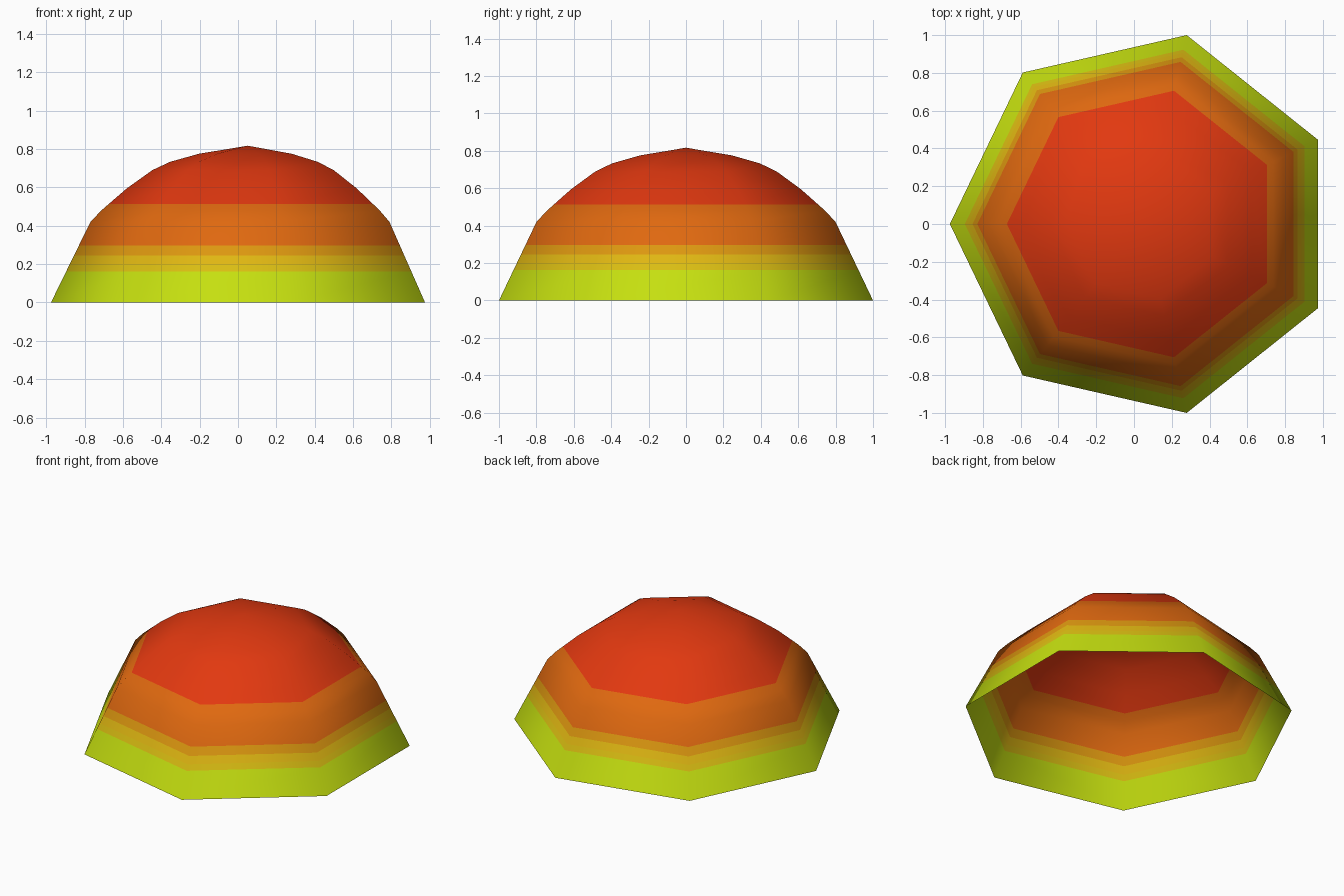
import bpy, bmesh, math

if "Cube" in bpy.data.objects:
    bpy.data.objects.remove(bpy.data.objects["Cube"])

SIDES = 7
CENTRE_X = 0.0508  # centres the heptagon's bounding box on x = 0

# Dome outline: (corner radius, height); shell is open at the bottom
PROFILE = [(1.0257, 0.0), (0.82, 0.42), (0.763, 0.48), (0.63, 0.595),
           (0.497, 0.69), (0.405, 0.733), (0.255, 0.775)]
APEX = 0.817

# Colour bands: name, top height, linear colour
BANDS = [("lime", 0.162, (0.56, 0.74, 0.005)),
         ("gold", 0.198, (0.70, 0.51, 0.006)),
         ("yellow", 0.245, (0.74, 0.47, 0.006)),
         ("amber", 0.297, (0.72, 0.31, 0.005)),
         ("orange", 0.514, (0.74, 0.14, 0.005)),
         ("red", 9.0, (0.76, 0.04, 0.005))]

bm = bmesh.new()

# Heptagonal rings joined by quads, closed by a fan at the apex
rings = []
for r, z in PROFILE:
    ring = []
    for i in range(SIDES):
        a = math.pi + i * math.tau / SIDES
        ring.append(bm.verts.new((CENTRE_X + r * math.cos(a), r * math.sin(a), z)))
    rings.append(ring)
for low, high in zip(rings, rings[1:]):
    for i in range(SIDES):
        j = (i + 1) % SIDES
        bm.faces.new((low[i], low[j], high[j], high[i]))
top = bm.verts.new((CENTRE_X, 0, APEX))
for i in range(SIDES):
    bm.faces.new((rings[-1][i], rings[-1][(i + 1) % SIDES], top))

# Cut the shell level at each colour change
for _, z, _ in BANDS[:-1]:
    bmesh.ops.bisect_plane(bm, geom=bm.verts[:] + bm.edges[:] + bm.faces[:],
                           plane_co=(0, 0, z), plane_no=(0, 0, 1))

# Colour faces by height
for f in bm.faces:
    h = f.calc_center_median().z
    f.material_index = next(i for i, b in enumerate(BANDS) if h < b[1])
    f.smooth = True

mesh = bpy.data.meshes.new("dome_shell")
bm.to_mesh(mesh)
bm.free()
for name, _, rgb in BANDS:
    mat = bpy.data.materials.new(name)
    mat.diffuse_color = (*rgb, 1)
    mat.use_nodes = True
    mat.node_tree.nodes["Principled BSDF"].inputs["Base Color"].default_value = mat.diffuse_color
    mesh.materials.append(mat)
dome = bpy.data.objects.new("dome_shell", mesh)
bpy.context.collection.objects.link(dome)
